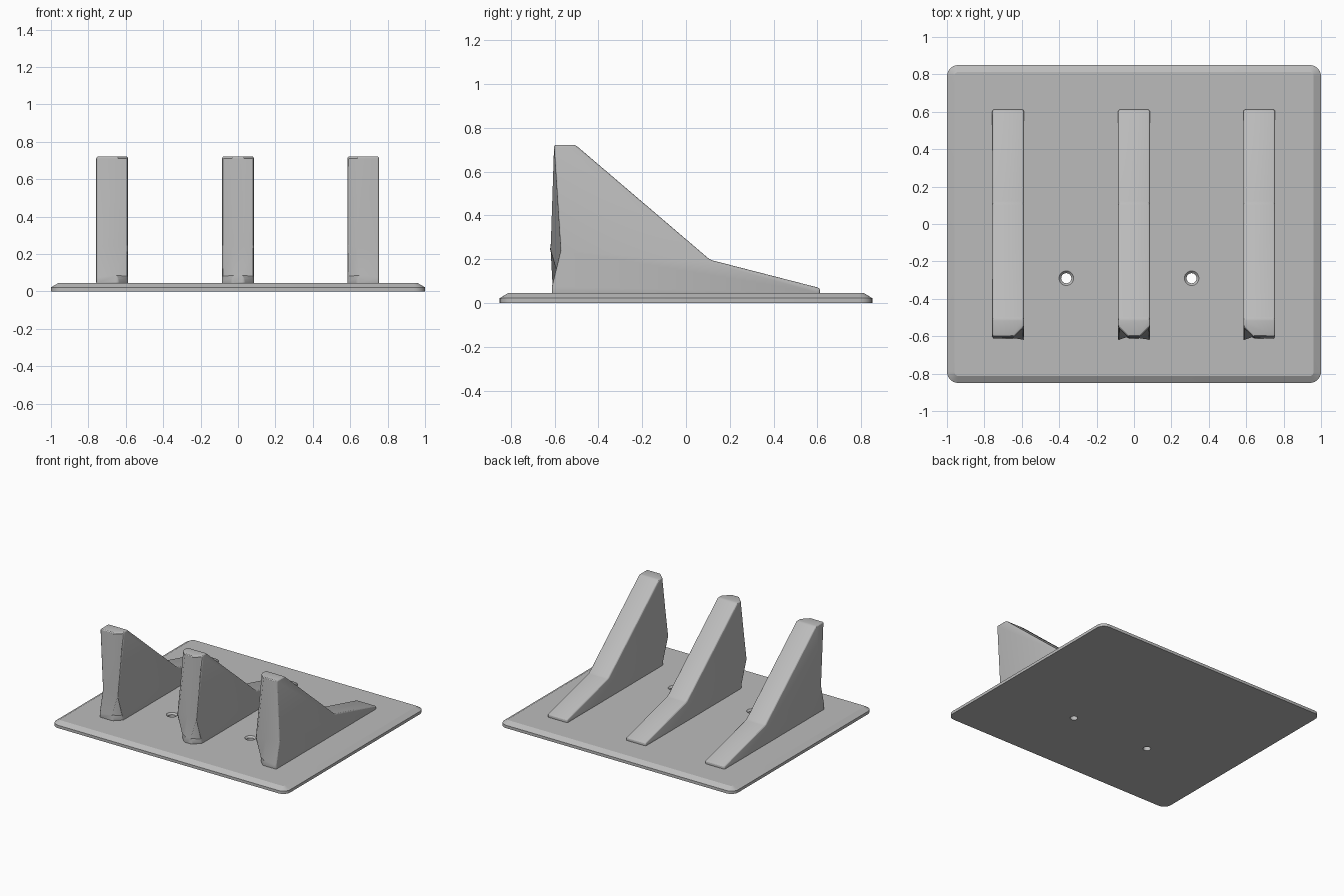
import bpy, bmesh, math
from mathutils import Vector

cube = bpy.data.objects.get("Cube")
if cube:
    bpy.data.objects.remove(cube, do_unlink=True)

GREY = (0.5, 0.5, 0.5, 1)
grey = bpy.data.materials.new("plain grey")
grey.use_nodes = True
grey.diffuse_color = GREY
grey.node_tree.nodes["Principled BSDF"].inputs["Base Color"].default_value = GREY


def add_object(name, bm):
    bmesh.ops.recalc_face_normals(bm, faces=bm.faces)
    mesh = bpy.data.meshes.new(name)
    bm.to_mesh(mesh)
    bm.free()
    mesh.materials.append(grey)
    ob = bpy.data.objects.new(name, mesh)
    bpy.context.collection.objects.link(ob)
    return ob


def apply(ob, modifier):
    bpy.context.view_layer.objects.active = ob
    bpy.ops.object.modifier_apply(modifier=modifier.name)


def stack_rings(rings):
    """Closed solid skinned through equal-length rings of points."""
    bm = bmesh.new()
    loops = [[bm.verts.new(p) for p in ring] for ring in rings]
    n = len(loops[0])
    for low, high in zip(loops, loops[1:]):
        for i in range(n):
            j = (i + 1) % n
            bm.faces.new((low[i], low[j], high[j], high[i]))
    bm.faces.new(loops[0][::-1])
    bm.faces.new(loops[-1])
    return bm


def rounded_rect(hx, hy, r, z, steps=6):
    points = []
    for k, (sx, sy) in enumerate([(1, 1), (-1, 1), (-1, -1), (1, -1)]):
        for i in range(steps + 1):
            a = math.pi / 2 * (k + i / steps)
            points.append((sx * (hx - r) + r * math.cos(a),
                           sy * (hy - r) + r * math.sin(a), z))
    return points


def circle(x, y, r, z, n=32):
    return [(x + r * math.cos(math.tau * i / n),
             y + r * math.sin(math.tau * i / n), z) for i in range(n)]


# Base plate with chamfered rim
TOP = 0.045
plate = add_object("base_plate", stack_rings([
    rounded_rect(1, 0.85, 0.06, 0),
    rounded_rect(1, 0.85, 0.06, 0.022),
    rounded_rect(0.96, 0.812, 0.02, TOP)]))

# Countersunk screw holes
for x in (-0.362, 0.308):
    hole = add_object("hole_cutter", stack_rings([
        circle(x, -0.29, r, z) for r, z in
        [(0.027, -0.05), (0.027, TOP - 0.012), (0.039, TOP), (0.039, 0.1)]]))
    hole.hide_render = True
    cut = plate.modifiers.new("hole", 'BOOLEAN')
    cut.operation = 'DIFFERENCE'
    cut.solver = 'EXACT'
    cut.object = hole
    apply(plate, cut)
    bpy.data.objects.remove(hole, do_unlink=True)

# Fin side profile (y, z), first four points are the front edge
PROFILE = [(-0.612, TOP - 0.01), (-0.612, 0.075), (-0.572, 0.24), (-0.603, 0.722),
           (-0.505, 0.722), (0.11, 0.197), (0.612, 0.068), (0.612, TOP - 0.01)]
HALF = 0.085


def make_fin(name, x, chamfered_sides):
    bm = stack_rings([[(side * HALF, y, z) for y, z in PROFILE] for side in (-1, 1)])
    front = {Vector((0, y, z)).freeze() for y, z in PROFILE[:4]}

    def on_front(v):
        return any(abs(v.co.y - p.y) + abs(v.co.z - p.z) < 1e-4 for p in front)

    edges = [e for e in bm.edges
             if all(on_front(v) for v in e.verts)
             and any(all(v.co.x * s > 0 for v in e.verts) for s in chamfered_sides)]
    bmesh.ops.bevel(bm, geom=edges, offset=0.054, segments=1,
                    affect='EDGES', clamp_overlap=True)
    fin = add_object(name, bm)
    fin.location.x = x
    # Small rounding on every edge
    soft = fin.modifiers.new("soft_edges", 'BEVEL')
    soft.width = 0.012
    soft.segments = 3
    soft.limit_method = 'ANGLE'
    soft.angle_limit = math.radians(25)
    apply(fin, soft)
    return fin


fins = [make_fin("right_fin", -0.673, (1,)),
        make_fin("middle_fin", 0, (-1, 1)),
        make_fin("left_fin", 0.67, (-1,))]

bpy.ops.object.select_all(action='DESELECT')
for ob in fins + [plate]:
    ob.select_set(True)
bpy.context.view_layer.objects.active = plate
bpy.ops.object.shade_smooth_by_angle(angle=math.radians(20))
